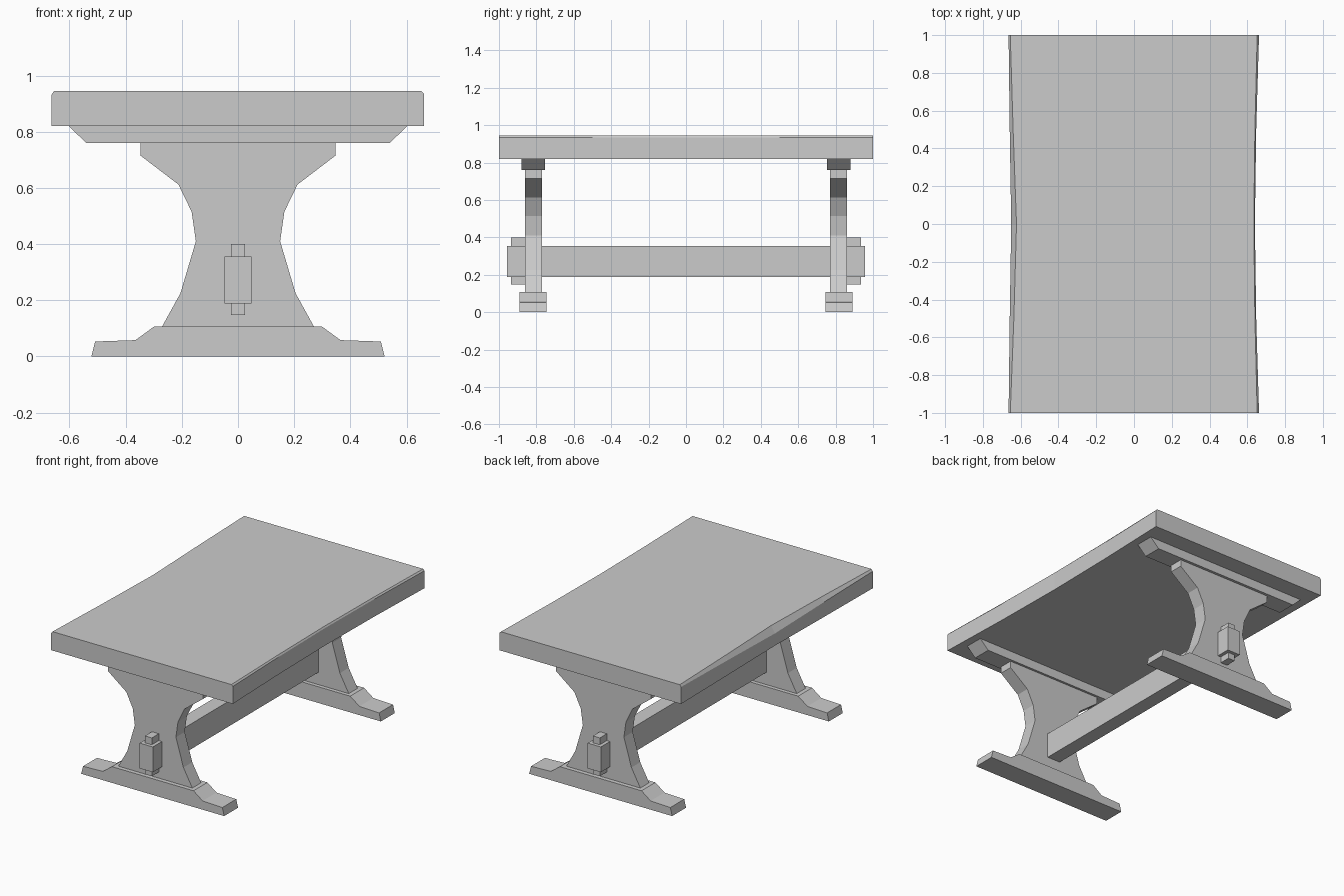
import bpy, bmesh

if "Cube" in bpy.data.objects:
    bpy.data.objects.remove(bpy.data.objects["Cube"])


def finish(name, bm):
    bmesh.ops.recalc_face_normals(bm, faces=bm.faces)
    mesh = bpy.data.meshes.new(name)
    bm.to_mesh(mesh)
    bm.free()
    obj = bpy.data.objects.new(name, mesh)
    bpy.context.collection.objects.link(obj)
    return obj


def loft(name, sections):
    """Skin a row of equal-length closed sections and cap both ends."""
    bm = bmesh.new()
    rings = [[bm.verts.new(p) for p in s] for s in sections]
    n = len(rings[0])
    for a, b in zip(rings, rings[1:]):
        for i in range(n):
            j = (i + 1) % n
            bm.faces.new((a[i], a[j], b[j], b[i]))
    bm.faces.new(rings[0])
    bm.faces.new(rings[-1])
    return finish(name, bm)


def slab(name, half, y0, y1):
    """Extrude a left-right symmetric (x, z) half profile along y."""
    outline = half + [(-x, z) for x, z in reversed(half)]
    return loft(name, [[(x, y, z) for x, z in outline] for y in (y0, y1)])


def box(name, hx, y0, y1, z0, z1):
    return slab(name, [(hx, z0), (hx, z1)], y0, y1)


# Tabletop: edges waist in towards the middle, with a worn chamfer on top
# y, left edge, left top, left chamfer height, right edge, right top
stations = [
    (-1.0, -0.664, -0.655, 0.932, 0.662, 0.652),
    (-0.5, -0.658, -0.636, 0.918, 0.647, 0.640),
    (0.0, -0.650, -0.622, 0.900, 0.640, 0.634),
    (0.5, -0.658, -0.640, 0.918, 0.647, 0.640),
    (1.0, -0.664, -0.655, 0.932, 0.662, 0.652),
]
loft("tabletop", [
    [(l, y, 0.82), (r, y, 0.82), (r, y, 0.935), (rt, y, 0.945),
     (lt, y, 0.945), (l, y, lz)]
    for y, l, lt, lz, r, rt in stations])

# Trestle at each end: cleat, pedestal, foot and wedge
cleat = [(0.54, 0.76), (0.603, 0.82)]
pedestal = [(0.27, 0.107), (0.205, 0.225), (0.15, 0.41), (0.165, 0.515),
            (0.212, 0.612), (0.347, 0.715), (0.347, 0.76)]
foot = [(0.522, 0.0), (0.509, 0.053), (0.365, 0.058), (0.298, 0.107)]
for side, s in (("front", -1), ("back", 1)):
    slab(side + "_cleat", cleat, s * 0.755, s * 0.88)
    slab(side + "_pedestal", pedestal, s * 0.77, s * 0.862)
    slab(side + "_foot", foot, s * 0.745, s * 0.89)
    box(side + "_wedge", 0.025, s * 0.862, s * 0.935, 0.147, 0.40)

# Stretcher beam running through both pedestals
box("stretcher", 0.048, -0.957, 0.957, 0.188, 0.355)
